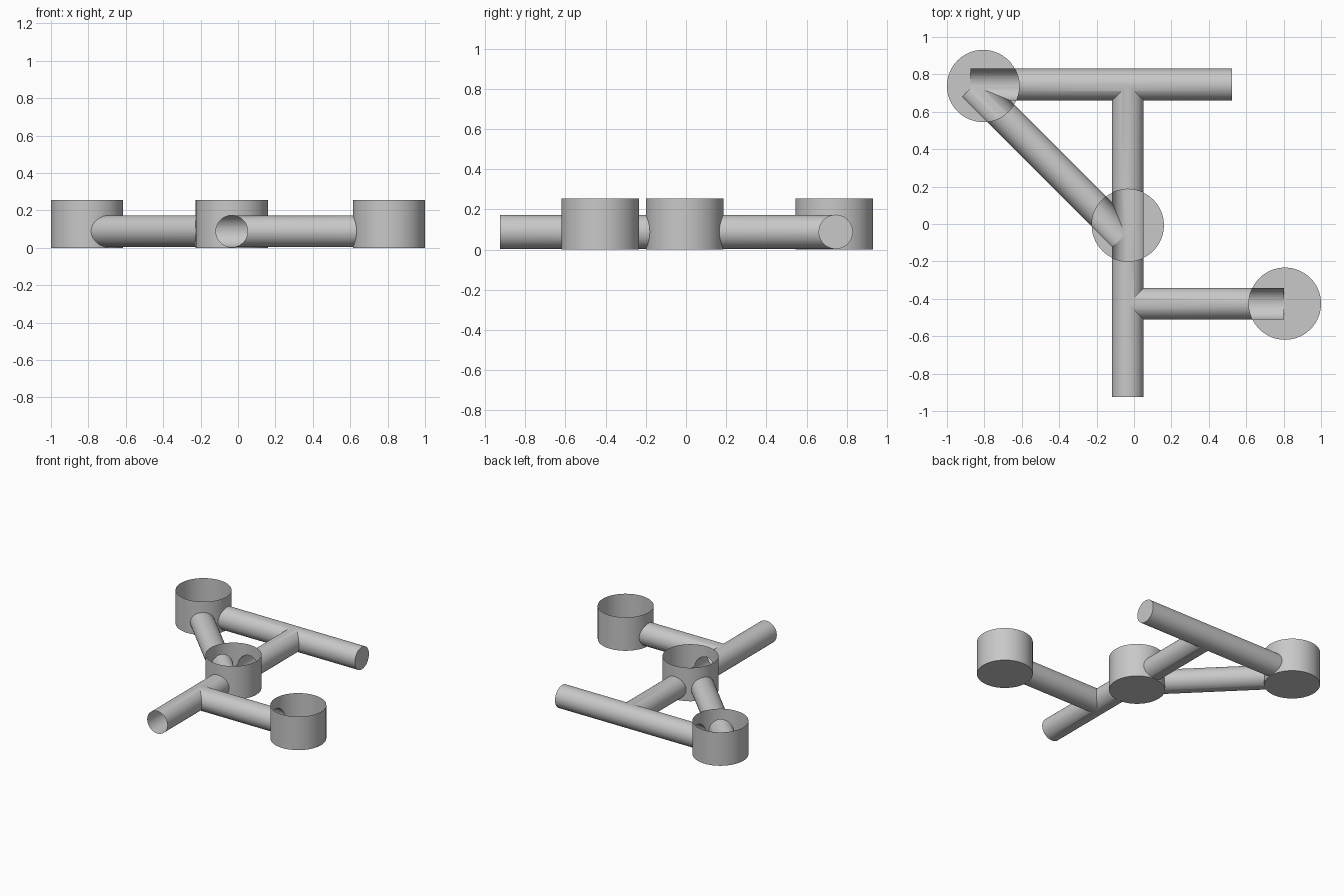
import bpy, bmesh, math
from mathutils import Vector, Matrix

old = bpy.data.objects.get("Cube")
if old:
    bpy.data.objects.remove(old, do_unlink=True)

MID, CUP_R, CUP_H = 0.088, 0.193, 0.255
CUPS = {"back_cup": (-0.807, 0.738), "centre_cup": (-0.033, -0.007),
        "side_cup": (0.807, -0.426)}
# Start, end and radius; radii differ by a hair so the joints cut cleanly
PIPES = {"back_pipe": ((-0.875, 0.745), (0.523, 0.745), 0.0852),
         "main_pipe": ((-0.033, -0.925), (-0.033, 0.745), 0.0849),
         "side_pipe": ((-0.033, -0.426), (0.803, -0.426), 0.0846),
         "diagonal_pipe": ((-0.86, 0.74), (-0.055, -0.065), 0.0843)}

grey = bpy.data.materials.new("plain grey")
grey.use_nodes = True
grey.diffuse_color = (0.58, 0.58, 0.58, 1)
grey.node_tree.nodes["Principled BSDF"].inputs["Base Color"].default_value = (0.58, 0.58, 0.58, 1)


def cylinder(name, a, b, radius, segments=64):
    """Solid cylinder between two points."""
    a, b = Vector(a), Vector(b)
    axis = b - a
    bm = bmesh.new()
    bmesh.ops.create_cone(bm, cap_ends=True, segments=segments, radius1=radius,
                          radius2=radius, depth=axis.length)
    turn = axis.to_track_quat('Z', 'Y').to_matrix().to_4x4()
    bmesh.ops.transform(bm, verts=bm.verts, matrix=Matrix.Translation((a + b) / 2) @ turn)
    bmesh.ops.recalc_face_normals(bm, faces=bm.faces)
    mesh = bpy.data.meshes.new(name)
    bm.to_mesh(mesh)
    bm.free()
    mesh.materials.append(grey)
    ob = bpy.data.objects.new(name, mesh)
    bpy.context.collection.objects.link(ob)
    return ob


def combine(ob, others, operation):
    """Apply one boolean per helper object."""
    for other in others:
        mod = ob.modifiers.new("combine", 'BOOLEAN')
        mod.operation, mod.solver, mod.object = operation, 'MANIFOLD', other
    graph = bpy.context.evaluated_depsgraph_get()
    mesh = bpy.data.meshes.new_from_object(ob.evaluated_get(graph))
    ob.modifiers.clear()
    ob.data = mesh


def open_up(ob, unwanted):
    """Delete the faces a rule rejects, then shade smooth."""
    bm = bmesh.new()
    bm.from_mesh(ob.data)
    bm.normal_update()
    bmesh.ops.delete(bm, geom=[f for f in bm.faces if unwanted(f)], context='FACES')
    bm.to_mesh(ob.data)
    bm.free()
    bpy.ops.object.select_all(action='DESELECT')
    ob.select_set(True)
    bpy.context.view_layer.objects.active = ob
    bpy.ops.object.shade_smooth_by_angle(angle=math.radians(30))


# Joined pipe network, still solid
tubes = [cylinder(n, (*a, MID), (*b, MID), r) for n, (a, b, r) in PIPES.items()]
network = tubes[0]
combine(network, tubes[1:], 'UNION')
network.name = "pipe_network"

# Cups: a floor and a thin wall, pierced where the pipes enter
for name, (x, y) in CUPS.items():
    cup = cylinder(name, (x, y, 0), (x, y, CUP_H), CUP_R, 96)
    combine(cup, [network], 'DIFFERENCE')

    def not_shell(f):
        c = f.calc_center_median()
        wall = abs(f.normal.z) < 0.01 and math.hypot(c.x - x, c.y - y) > 0.95 * CUP_R
        return not (wall or c.z < 0.001)
    open_up(cup, not_shell)

# Inside the cups only the lower half of each pipe remains, as open channels
CUT = MID + 0.001
cutters = [cylinder("channel_cutter", (x, y, CUT), (x, y, 0.4), CUP_R, 96)
           for x, y in CUPS.values()]
combine(network, cutters, 'DIFFERENCE')


def not_pipe(f):
    c = f.calc_center_median()
    closed_end = f.normal.x > 0.99 and c.x > 0.5 and c.y > 0.5
    upright = abs(f.normal.z) < 0.01 and not closed_end
    return upright or (f.normal.z > 0.99 and abs(c.z - CUT) < 0.005)


open_up(network, not_pipe)

for helper in tubes[1:] + cutters:
    bpy.data.objects.remove(helper, do_unlink=True)
